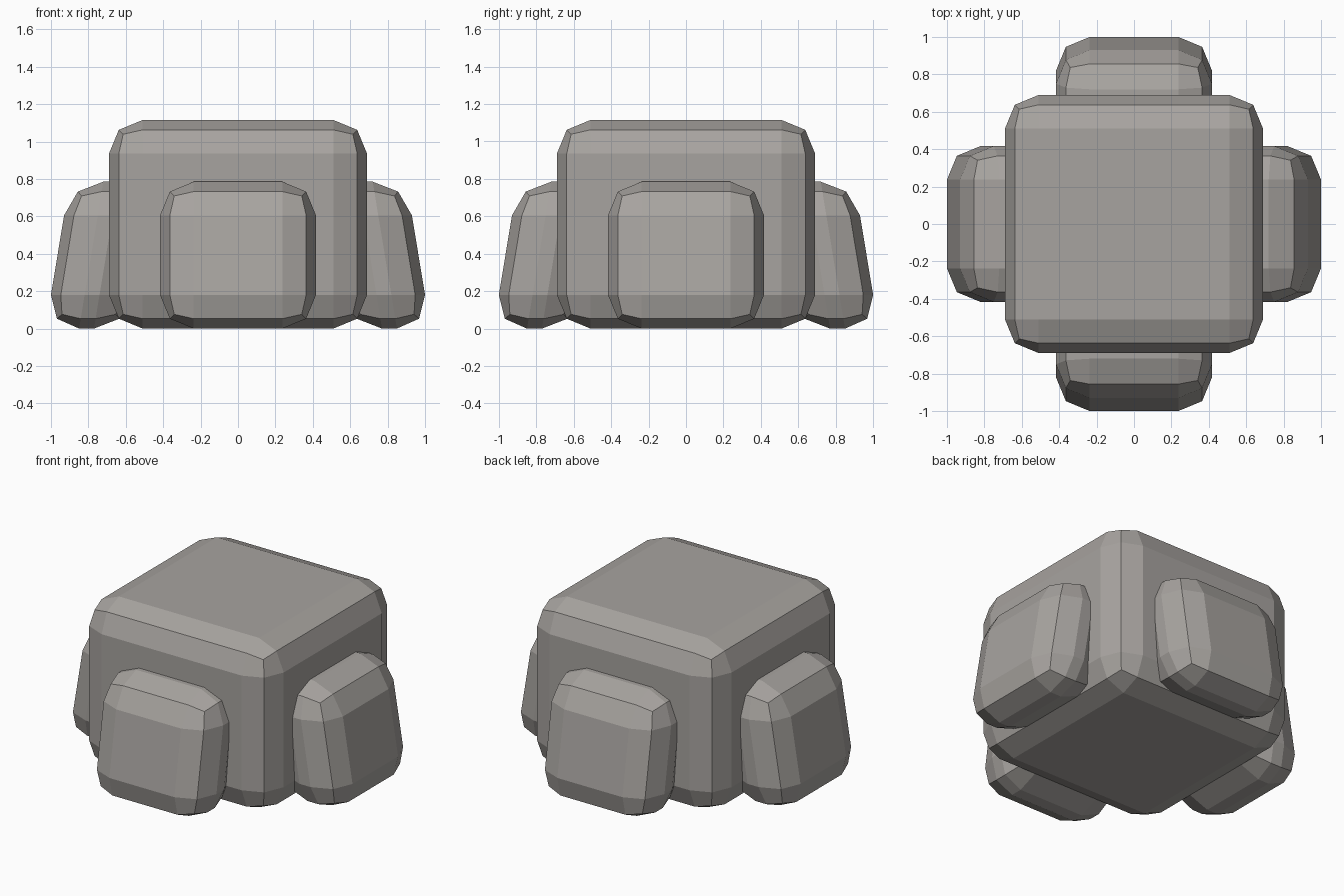
import bpy, bmesh, math
from mathutils import Matrix, Vector

if "Cube" in bpy.data.objects:
    bpy.data.objects.remove(bpy.data.objects["Cube"])

stone = bpy.data.materials.new("warm grey stone")
stone.diffuse_color = (0.39, 0.37, 0.35, 1.0)
stone.use_nodes = True
stone.node_tree.nodes["Principled BSDF"].inputs["Base Color"].default_value = stone.diffuse_color

BEVEL = 0.18
LEAN = 0.165


def rounded_box(name, lo, hi, lean=0.0, turn=0.0):
    """Box with two-step rounded edges, optionally leaning inward, turned about z."""
    lo, hi = Vector(lo), Vector(hi)
    size = hi - lo
    bm = bmesh.new()
    bmesh.ops.create_cube(bm, size=1.0)
    bmesh.ops.scale(bm, vec=size, verts=bm.verts)
    bmesh.ops.translate(bm, vec=(lo + hi) / 2, verts=bm.verts)
    bmesh.ops.bevel(bm, geom=bm.edges[:], offset=BEVEL, offset_type='OFFSET',
                    segments=2, profile=0.5, affect='EDGES')
    for v in bm.verts:
        v.co.x -= lean * v.co.z
    bmesh.ops.transform(bm, matrix=Matrix.Rotation(turn, 4, 'Z'), verts=bm.verts)
    bmesh.ops.recalc_face_normals(bm, faces=bm.faces[:])
    mesh = bpy.data.meshes.new(name)
    bm.to_mesh(mesh)
    bm.free()
    mesh.materials.append(stone)
    obj = bpy.data.objects.new(name, mesh)
    bpy.context.collection.objects.link(obj)
    return obj


# Central block
rounded_box("body", (-0.69, -0.69, 0.0), (0.69, 0.69, 1.115))

# Four leaning side pads
for i, side in enumerate(("right", "back", "left", "front")):
    rounded_box(side + "_pad", (0.59, -0.417, 0.0), (1.0297, 0.417, 0.785),
                lean=LEAN, turn=i * math.pi / 2)
